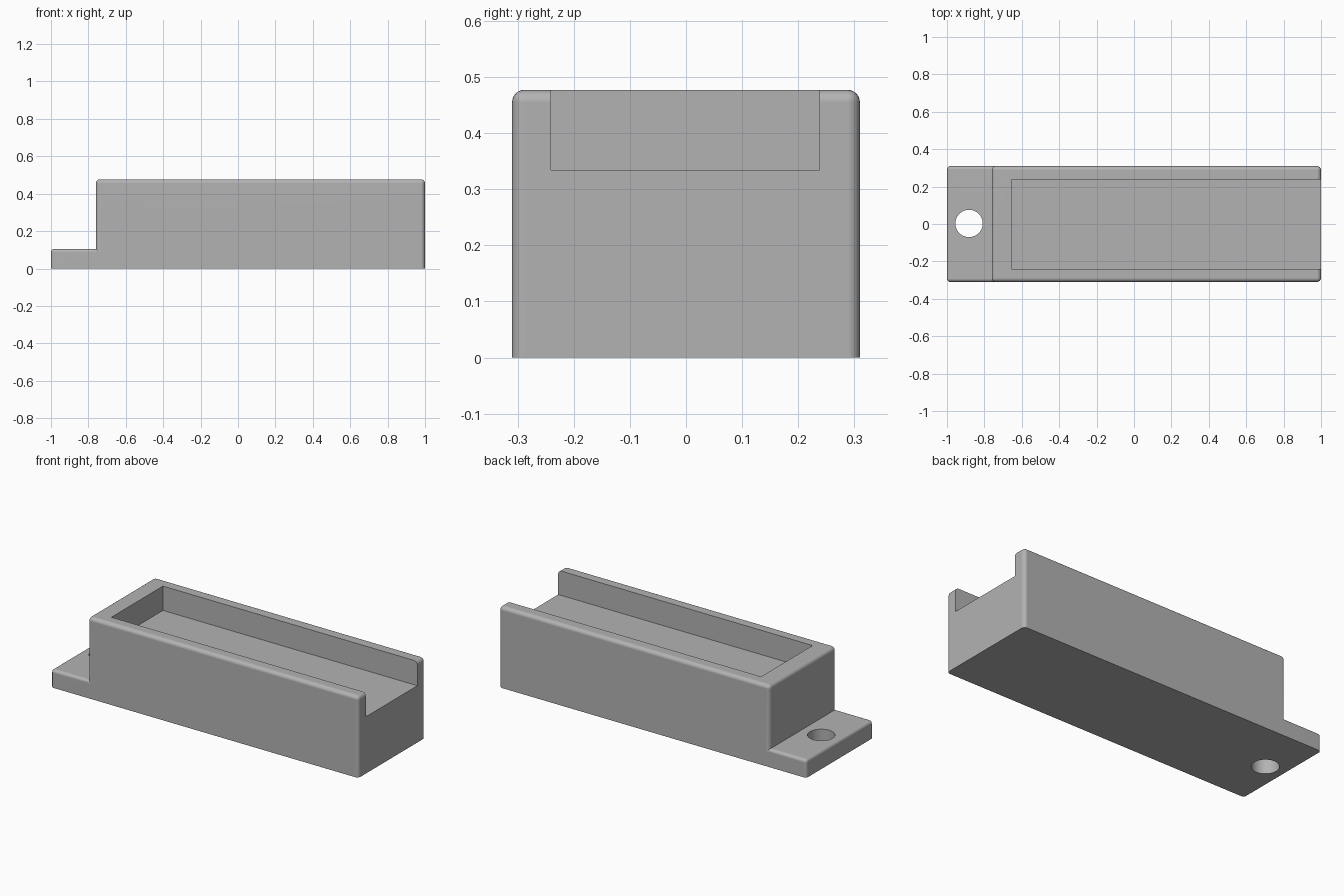
import bpy
import bmesh
import math
from mathutils import Matrix, Vector

default = bpy.data.objects.get("Cube")
if default:
    bpy.data.objects.remove(default, do_unlink=True)

grey = bpy.data.materials.new("plain grey")
grey.use_nodes = True
GREY = (0.45, 0.45, 0.45, 1)
grey.diffuse_color = GREY
grey.node_tree.nodes["Principled BSDF"].inputs["Base Color"].default_value = GREY


def add_object(name, bm):
    mesh = bpy.data.meshes.new(name)
    bm.to_mesh(mesh)
    bm.free()
    mesh.materials.append(grey)
    obj = bpy.data.objects.new(name, mesh)
    bpy.context.collection.objects.link(obj)
    return obj


def box(name, low, high, radius=0):
    """Box between two corners; all edges except the bottom ones are rounded."""
    low, high = Vector(low), Vector(high)
    bm = bmesh.new()
    place = Matrix.Translation((low + high) / 2) @ Matrix.Diagonal((high - low).to_4d())
    bmesh.ops.create_cube(bm, size=1, matrix=place)
    if radius:
        edges = [e for e in bm.edges
                 if max(v.co.z for v in e.verts) > low.z + radius]
        bmesh.ops.bevel(bm, geom=edges, offset=radius, segments=6,
                        profile=0.5, affect='EDGES', clamp_overlap=True)
    return add_object(name, bm)


def combine(target, other, operation):
    mod = target.modifiers.new(operation.title(), 'BOOLEAN')
    mod.operation = operation
    mod.solver = 'EXACT'
    mod.object = other
    bpy.context.view_layer.objects.active = target
    bpy.ops.object.modifier_apply(modifier=mod.name)
    bpy.data.objects.remove(other, do_unlink=True)


# Tall housing with a low mounting tab at one end
housing = box("housing", (-0.76, -0.31, 0), (1, 0.31, 0.477), 0.022)
tab = box("mounting_tab", (-1, -0.31, 0), (-0.6, 0.31, 0.105), 0.018)
combine(housing, tab, 'UNION')

# Shallow tray, open at the top and at the far end
tray = box("tray_cutter", (-0.655, -0.241, 0.334), (1.2, 0.238, 0.7))
combine(housing, tray, 'DIFFERENCE')

# Screw hole through the tab
bm = bmesh.new()
bmesh.ops.create_cone(bm, cap_ends=True, segments=48, radius1=0.073, radius2=0.073,
                      depth=0.6, matrix=Matrix.Translation((-0.882, 0.003, 0)))
combine(housing, add_object("screw_hole_cutter", bm), 'DIFFERENCE')

# Smooth fillets, crisp cut edges, flat large faces
bpy.ops.object.select_all(action='DESELECT')
housing.select_set(True)
bpy.context.view_layer.objects.active = housing
bpy.ops.object.shade_smooth_by_angle(angle=math.radians(30))
normals = housing.modifiers.new("Weighted Normals", 'WEIGHTED_NORMAL')
normals.keep_sharp = True
